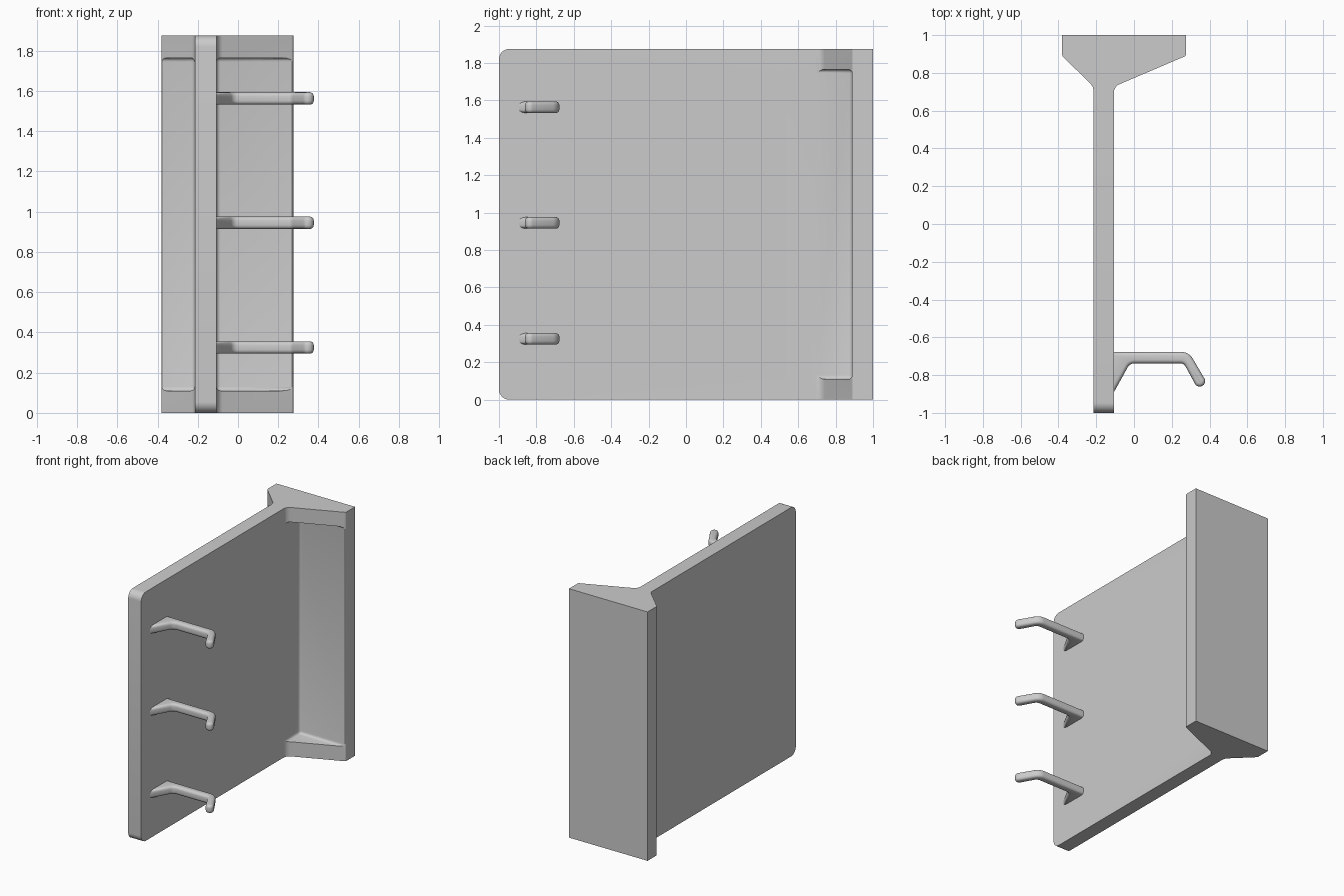
import bpy, bmesh
from math import tan, sin, pi
from mathutils import Vector

if "Cube" in bpy.data.objects:
    bpy.data.objects.remove(bpy.data.objects["Cube"])

HEIGHT = 1.875
PLATE_L, PLATE_R = -0.215, -0.107


def rounded(corners, steps=6):
    """Turn (x, y, radius) corners into an outline with arcs."""
    out = []
    for i, (x, y, r) in enumerate(corners):
        p = Vector((x, y))
        if r == 0:
            out.append(p)
            continue
        u = (Vector(corners[i - 1][:2]) - p).normalized()
        v = (Vector(corners[(i + 1) % len(corners)][:2]) - p).normalized()
        half = u.angle(v) / 2
        c = p + (u + v).normalized() * r / sin(half)
        a, b = p + u * r / tan(half) - c, p + v * r / tan(half) - c
        sweep = pi - 2 * half
        for k in range(steps + 1):
            t = k / steps
            out.append(c + (a * sin((1 - t) * sweep) + b * sin(t * sweep)) / sin(sweep))
    return out


def prism(name, outline, z0, z1):
    bm = bmesh.new()
    face = bm.faces.new([bm.verts.new((p.x, p.y, z0)) for p in outline])
    ext = bmesh.ops.extrude_face_region(bm, geom=[face])["geom"]
    bmesh.ops.translate(bm, vec=(0, 0, z1 - z0),
                        verts=[g for g in ext if isinstance(g, bmesh.types.BMVert)])
    bmesh.ops.recalc_face_normals(bm, faces=bm.faces)
    mesh = bpy.data.meshes.new(name)
    bm.to_mesh(mesh)
    bm.free()
    obj = bpy.data.objects.new(name, mesh)
    bpy.context.collection.objects.link(obj)
    return obj


def bevel(obj, test, width, segments):
    bm = bmesh.new()
    bm.from_mesh(obj.data)
    bmesh.ops.bevel(bm, geom=[e for e in bm.edges if test(e)], offset=width,
                    segments=segments, profile=0.5, affect='EDGES')
    bm.to_mesh(obj.data)
    bm.free()


def smooth(obj):
    bpy.ops.object.select_all(action='DESELECT')
    obj.select_set(True)
    bpy.context.view_layer.objects.active = obj
    bpy.ops.object.shade_smooth_by_angle(angle=0.6)


# Upright plate with flared mounting flange
body = prism("plate_and_flange", rounded([
    (-0.38, 1, 0), (-0.38, 0.89, 0.015), (PLATE_L, 0.727, 0.05), (PLATE_L, -1, 0),
    (PLATE_R, -1, 0), (PLATE_R, 0.727, 0.05), (0.275, 0.89, 0.015), (0.275, 1, 0)]),
    0, HEIGHT)
# Rounded free corners of the plate, then softened vertical edges
bevel(body, lambda e: all(v.co.y < -0.999 for v in e.verts)
      and abs(e.verts[0].co.z - e.verts[1].co.z) < 1e-4, 0.055, 8)

# Pockets that leave thin gussets at the top and bottom, with filleted corners
for side, x0, x1 in (("left", -0.7, PLATE_L), ("right", PLATE_R, 0.7)):
    cutter = prism(side + "_pocket_cutter", rounded(
        [(x0, 0.5, 0), (x1, 0.5, 0), (x1, 0.888, 0), (x0, 0.888, 0)]), 0.11, HEIGHT - 0.11)
    bevel(cutter, lambda e: True, 0.02, 4)
    mod = body.modifiers.new("pocket", 'BOOLEAN')
    mod.operation = 'DIFFERENCE'
    mod.solver = 'EXACT'
    mod.object = cutter
    bpy.context.view_layer.objects.active = body
    bpy.ops.object.modifier_apply(modifier=mod.name)
    bpy.data.objects.remove(cutter)
smooth(body)

# Three bent hooks with a sloped brace at the root
hook_outline = rounded([
    (-0.14, -0.677, 0), (0.29, -0.677, 0.07), (0.387, -0.842, 0.028),
    (0.337, -0.872, 0.028), (0.264, -0.738, 0.03), (-0.022, -0.738, 0.04),
    (PLATE_R, -0.892, 0), (-0.14, -0.892, 0)])
for name, z in (("lower_hook", 0.325), ("middle_hook", 0.945), ("upper_hook", 1.563)):
    hook = prism(name, hook_outline, z - 0.031, z + 0.031)
    bevel(hook, lambda e: abs(e.verts[0].co.z - e.verts[1].co.z) < 1e-4, 0.02, 4)
    smooth(hook)
